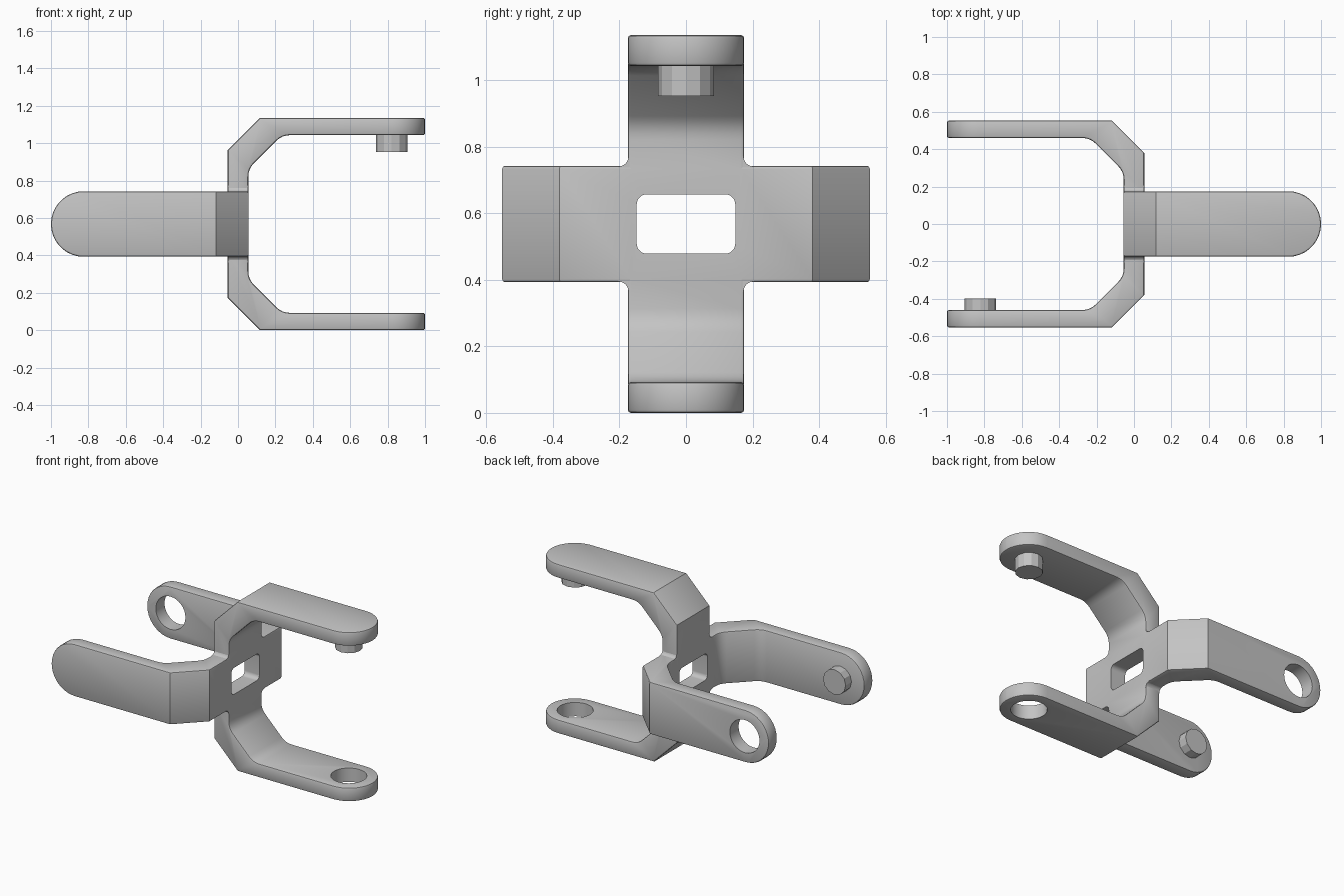
import bpy, bmesh, math
from mathutils import Vector

if "Cube" in bpy.data.objects:
    bpy.data.objects.remove(bpy.data.objects["Cube"])

ZC = 0.5675      # centre height
T = 0.055        # half thickness of the centre plate
W = 0.175        # half width of every arm
ARM = 0.0925     # arm thickness
PIVOT = 0.822    # distance of pins and holes from the centre

gray = bpy.data.materials.new("satin gray")
gray.diffuse_color = (0.55, 0.55, 0.55, 1)
gray.use_nodes = True
gray.node_tree.nodes["Principled BSDF"].inputs["Base Color"].default_value = gray.diffuse_color


def round_poly(corners):
    """Polygon from (a, b, radius) corners, with arcs where radius > 0."""
    out, n = [], len(corners)
    for i, (a, b, r) in enumerate(corners):
        p = Vector((a, b))
        if r == 0:
            out.append(p)
            continue
        d1 = (Vector(corners[i - 1][:2]) - p).normalized()
        d2 = (Vector(corners[(i + 1) % n][:2]) - p).normalized()
        half = d1.angle(d2) / 2
        c = p + (d1 + d2).normalized() * (r / math.sin(half))
        s = p + d1 * (r / math.tan(half)) - c
        e = p + d2 * (r / math.tan(half)) - c
        turn = math.pi - 2 * half
        steps = max(3, round(turn / math.radians(10)))
        for k in range(steps + 1):
            f = k / steps
            out.append(c + (s * math.sin((1 - f) * turn) + e * math.sin(f * turn)) / math.sin(turn))
    return out


def prism(name, pts, lo, hi, place):
    """Extrude a 2D outline from lo to hi; place maps (a, b, depth) to xyz."""
    bm = bmesh.new()
    rings = [[bm.verts.new(place(a, b, d)) for a, b in pts] for d in (lo, hi)]
    bm.faces.new(rings[0])
    bm.faces.new(rings[1])
    n = len(pts)
    for i in range(n):
        j = (i + 1) % n
        bm.faces.new((rings[0][i], rings[0][j], rings[1][j], rings[1][i]))
    bmesh.ops.recalc_face_normals(bm, faces=bm.faces)
    me = bpy.data.meshes.new(name)
    bm.to_mesh(me)
    bm.free()
    me.materials.append(gray)
    ob = bpy.data.objects.new(name, me)
    bpy.context.collection.objects.link(ob)
    return ob


def apply(ob, mod):
    bpy.context.view_layer.objects.active = ob
    bpy.ops.object.modifier_apply(modifier=mod.name)


def boolean(ob, other, op):
    m = ob.modifiers.new("bool", 'BOOLEAN')
    m.operation, m.solver, m.object = op, 'EXACT', other
    apply(ob, m)
    bpy.data.objects.remove(other)


def circle(a, b, r, n):
    return [(a + r * math.cos(2 * math.pi * k / n), b + r * math.sin(2 * math.pi * k / n)) for k in range(n)]


# u runs along the arms, v across the fork opening, w over the arm width
def upright(u, v, w):
    return (u, w, v + ZC)


def level(u, v, w):
    return (-u, v, w + ZC)


def make_fork(name, half, place):
    # bent strip: sharp outer corners, filleted inner corners
    inner = half - ARM
    off_out, off_in = half - 0.1175, half - 0.3275
    top = [(-T, off_out - T, 0), (half - off_out, half, 0), (1.1, half, 0), (1.1, inner, 0),
           (inner - off_in, inner, 0.1), (T, off_in + T, 0.1)]
    bottom = [(u, -v, r) for u, v, r in reversed(top)]
    fork = prism(name, round_poly(top + bottom), -0.3, 0.3, place)
    # trim the strip to width with round arm ends
    trim = round_poly([(-0.5, -W, 0), (1, -W, W - 0.0005), (1, W, W - 0.0005), (-0.5, W, 0)])
    cutter = prism("trim", trim, -1, 1, lambda u, w, v: place(u, v, w))
    boolean(fork, cutter, 'INTERSECT')
    m = fork.modifiers.new("soft edges", 'BEVEL')
    m.width, m.segments, m.limit_method, m.angle_limit = 0.01, 2, 'ANGLE', math.radians(50)
    apply(fork, m)
    return fork


def make_round(name, r, n, lo, hi, place):
    return prism(name, circle(PIVOT, 0, r, n), lo, hi, lambda u, w, v: place(u, v, w))


def finish(ob):
    bpy.ops.object.select_all(action='DESELECT')
    ob.select_set(True)
    bpy.context.view_layer.objects.active = ob
    bpy.ops.object.shade_smooth_by_angle(angle=math.radians(29))


# two crossed forks joined into one bracket
HU, HL = 0.5675, 0.5525
bracket = make_fork("cross_bracket", HU, upright)
boolean(bracket, make_fork("level_fork", HL, level), 'UNION')


def plate(y, z, x):
    return (x, y, z + ZC)


# rectangular window with round corners through the centre plate
window = round_poly([(sy, sz, 0.03) for sy, sz in ((-.148, -.089), (.148, -.089), (.148, .089), (-.148, .089))])
boolean(bracket, prism("window", window, -0.3, 0.3, plate), 'DIFFERENCE')

# pivot holes in the lower arm and the back arm
boolean(bracket, make_round("hole", 0.11, 32, -HU - 0.1, -HU + 0.2, upright), 'DIFFERENCE')
boolean(bracket, make_round("hole", 0.11, 32, HL - 0.2, HL + 0.1, level), 'DIFFERENCE')
finish(bracket)

# small fillets in the four inside corners of the cross
F = 0.03
for sy in (-1, 1):
    for sz in (-1, 1):
        web = round_poly([(W - .015, W - .015, 0), (W + F, W - .015, 0), (W + F, W - .002, 0),
                          (W, W, F * 0.95), (W - .002, W + F, 0), (W - .015, W + F, 0)])
        finish(prism("corner_fillet", [(sy * a, sz * b) for a, b in web], -0.053, 0.053, plate))

# pivot pins pointing inward from the upper arm and the front arm
finish(make_round("upper_pin", 0.084, 12, HU - 0.183, HU - ARM + 0.02, upright))
finish(make_round("front_pin", 0.084, 12, -HL + ARM - 0.02, -HL + 0.155, level))
